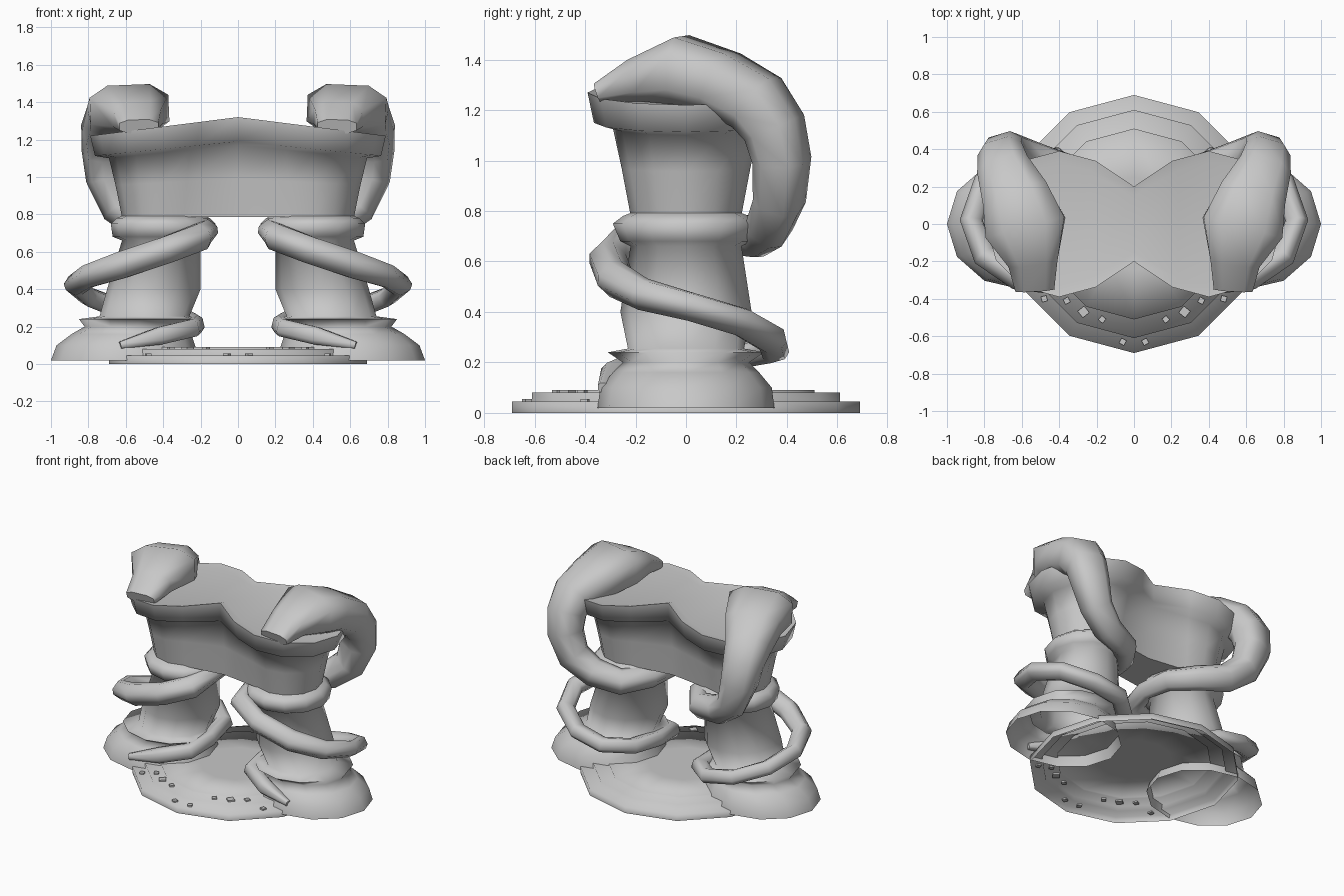
import bpy, bmesh, math
from mathutils import Vector, Matrix

if "Cube" in bpy.data.objects:
    bpy.data.objects.remove(bpy.data.objects["Cube"])

GREY = (0.58, 0.58, 0.58, 1)
stone = bpy.data.materials.new("grey_stone")
stone.use_nodes = True
stone.diffuse_color = GREY
stone.node_tree.nodes["Principled BSDF"].inputs["Base Color"].default_value = GREY


def finish(bm, name, mirrored=False, angle=120):
    """Turn a bmesh into a shaded, coloured object."""
    bmesh.ops.recalc_face_normals(bm, faces=bm.faces)
    mesh = bpy.data.meshes.new(name)
    bm.to_mesh(mesh)
    bm.free()
    mesh.materials.append(stone)
    obj = bpy.data.objects.new(name, mesh)
    bpy.context.collection.objects.link(obj)
    bpy.ops.object.select_all(action='DESELECT')
    obj.select_set(True)
    bpy.context.view_layer.objects.active = obj
    bpy.ops.object.shade_smooth_by_angle(angle=math.radians(angle))
    if mirrored:
        obj.modifiers.new("mirror", 'MIRROR').use_mirror_merge = False
    return obj


def skin(bm, rings, cap_start=False, cap_end=False):
    """Join a stack of point rings with quads and return their vertices."""
    loops = [[bm.verts.new(p) for p in ring] for ring in rings]
    n = len(loops[0])
    for low, high in zip(loops, loops[1:]):
        for i in range(n):
            j = (i + 1) % n
            bm.faces.new((low[i], low[j], high[j], high[i]))
    if cap_start:
        bm.faces.new(loops[0])
    if cap_end:
        bm.faces.new(loops[-1])
    return loops


def oval(cx, z, rx, ry, sides=12):
    turn = math.tau / sides
    return [(cx + rx * math.cos(i * turn), ry * math.sin(i * turn), z)
            for i in range(sides)]


# Stepped round platform, hollow underneath
steps = [(0.69, 0), (0.69, 0.045), (0.61, 0.045), (0.61, 0.08),
         (0.51, 0.08), (0.51, 0.09), (0.25, 0.09)]
bm = bmesh.new()
skin(bm, [[(y, x, z) for x, y, z in oval(0, z, r, r)] for r, z in steps],
     cap_end=True)
finish(bm, "platform")

# Leaning pillars with flared foot, flange and collar: z, centre x, rx, ry
pillar = [(0.02, 0.6, 0.4, 0.35), (0.1, 0.6, 0.37, 0.34),
          (0.16, 0.57, 0.32, 0.29), (0.2, 0.54, 0.28, 0.25),
          (0.24, 0.52, 0.33, 0.31), (0.255, 0.5, 0.24, 0.23),
          (0.4, 0.45, 0.25, 0.26), (0.66, 0.41, 0.21, 0.22),
          (0.68, 0.4, 0.27, 0.26), (0.75, 0.4, 0.28, 0.29),
          (0.78, 0.4, 0.25, 0.25), (0.8, 0.4, 0.2, 0.2)]
bm = bmesh.new()
skin(bm, [oval(cx, z, rx, ry) for z, cx, rx, ry in pillar], cap_end=True)
finish(bm, "pillars", mirrored=True)


# Two-lobed lintel with an overhanging cap, raised in the middle
def two_lobes(z, r, notch, lift):
    arc = [(0.4 + r * math.cos(a), r * math.sin(a))
           for a in (math.radians(d) for d in range(-120, 121, 30))]
    outline = ([(0, -notch)] + arc + [(0, notch)]
               + [(-x, -y) for x, y in arc])
    return [(x, y, z + lift * (1 - abs(x) / 0.79)) for x, y in outline]


lintel = [(0.785, 0.22, 0.15, 0), (0.95, 0.255, 0.16, 0.04),
          (1.09, 0.29, 0.17, 0.08), (1.11, 0.365, 0.2, 0.08),
          (1.22, 0.39, 0.2, 0.1), (1.21, 0.33, 0.15, 0.1)]
bm = bmesh.new()
loops = skin(bm, [two_lobes(*level) for level in lintel])
for ring in (loops[0], loops[-1]):
    for side in (0, 10):
        for i in range(4):
            picks = (i, i + 1, 9 - i, 10 - i)
            bm.faces.new([ring[(side + k) % 20] for k in picks])
        bm.faces.new([ring[side + k] for k in (4, 5, 6)])
finish(bm, "lintel", angle=75)

# Serpents from snout to tail: x, y, z, half width, half height
spine = [(0.53, -0.35, 1.27, 0.11, 0.04), (0.54, -0.2, 1.32, 0.14, 0.09),
         (0.58, -0.02, 1.36, 0.23, 0.14), (0.63, 0.14, 1.31, 0.19, 0.13),
         (0.69, 0.28, 1.23, 0.15, 0.13), (0.7, 0.35, 1.13, 0.13, 0.12),
         (0.69, 0.38, 1.0, 0.12, 0.11), (0.63, 0.37, 0.84, 0.1, 0.1),
         (0.5, 0.33, 0.74, 0.09, 0.09), (0.32, 0.28, 0.7, 0.08, 0.08),
         (0.2, 0.12, 0.71, 0.07, 0.07), (0.17, -0.08, 0.71, 0.06, 0.06),
         (0.2, -0.24, 0.68, 0.07, 0.07), (0.38, -0.31, 0.61, 0.07, 0.07),
         (0.62, -0.28, 0.53, 0.07, 0.07), (0.8, -0.17, 0.47, 0.06, 0.06),
         (0.87, 0.02, 0.42, 0.06, 0.05), (0.8, 0.22, 0.36, 0.06, 0.05),
         (0.62, 0.34, 0.29, 0.06, 0.05), (0.42, 0.35, 0.25, 0.06, 0.05),
         (0.27, 0.22, 0.23, 0.06, 0.05), (0.23, 0, 0.21, 0.05, 0.05),
         (0.25, -0.2, 0.19, 0.05, 0.05), (0.42, -0.29, 0.15, 0.05, 0.05),
         (0.63, -0.33, 0.1, 0.02, 0.02)]


def squarish(value):
    return math.copysign(abs(value) ** 0.7, value)


centres = [Vector(p[:3]) for p in spine]
side = Vector((1, 0, 0))
rings = []
for i, point in enumerate(spine):
    ahead = centres[min(i + 1, len(spine) - 1)]
    along = (ahead - centres[max(i - 1, 0)]).normalized()
    # The cross-section axes are carried along the body
    side = (side - along * side.dot(along)).normalized()
    up = side.cross(along)
    wide, tall = point[3:]
    angles = [math.tau * (k + 0.5) / 8 for k in range(8)]
    rings.append([centres[i] + side * wide * squarish(math.cos(a))
                  + up * tall * squarish(math.sin(a)) for a in angles])
bm = bmesh.new()
skin(bm, rings, cap_start=True, cap_end=True)
finish(bm, "serpents", mirrored=True, angle=65)

# Small loose stones on the front steps: x, y, size
pebbles = [(0.06, -0.63, 0.03), (0.17, -0.51, 0.03), (0.27, -0.47, 0.045),
           (0.36, -0.41, 0.03), (0.48, -0.4, 0.03)]
bm = bmesh.new()
for i, (x, y, size) in enumerate(pebbles):
    ledge = 0.045 if math.hypot(x, y) > 0.6 else 0.08
    place = (Matrix.Translation((x, y, ledge))
             @ Matrix.Rotation(0.5 + 0.2 * i, 4, 'Z')
             @ Matrix.Diagonal((size, size, 0.02, 1)))
    bmesh.ops.create_cube(bm, size=1, matrix=place)
finish(bm, "pebbles", mirrored=True, angle=40)
